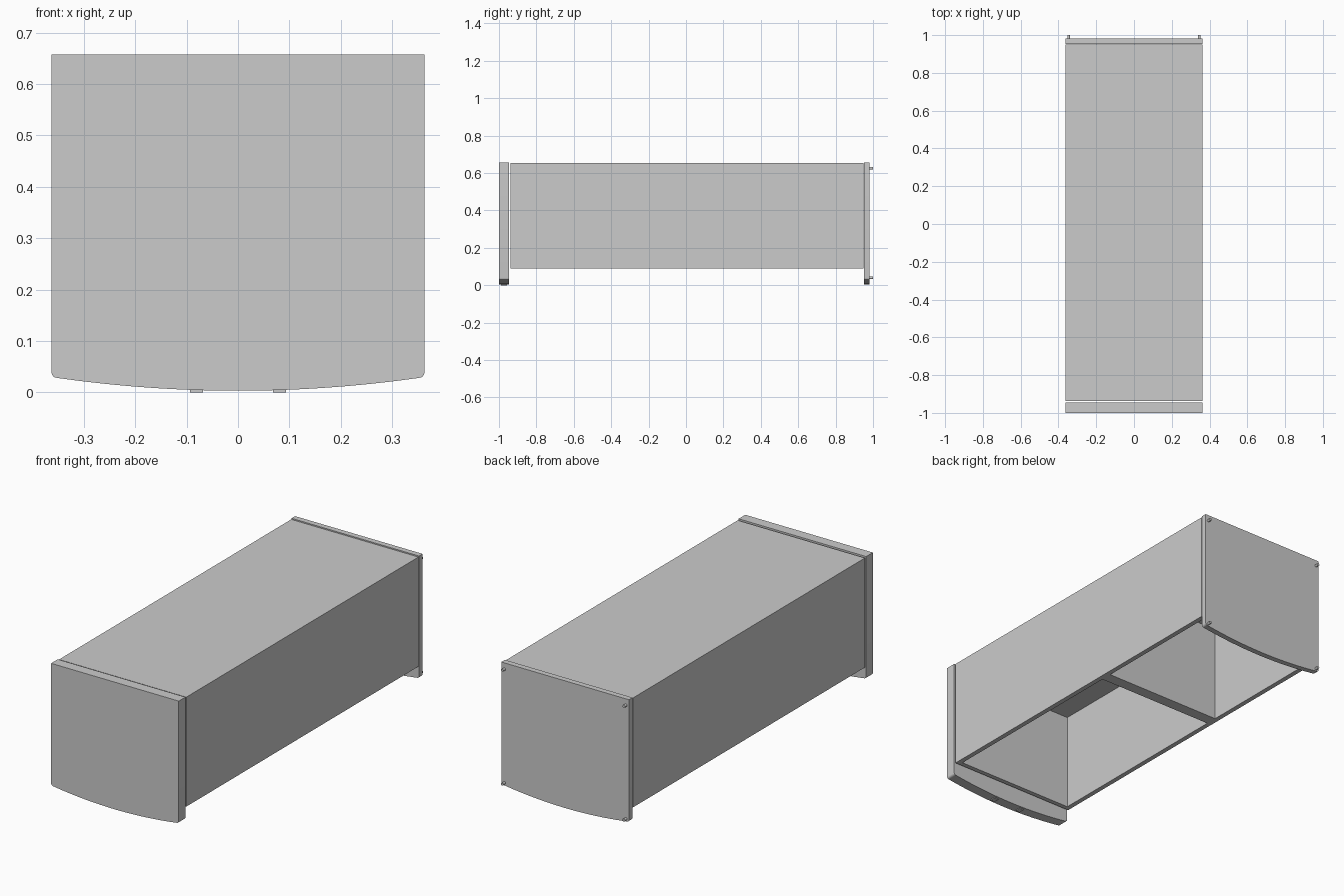
import bpy, bmesh, math
from mathutils import Matrix

if "Cube" in bpy.data.objects:
    bpy.data.objects.remove(bpy.data.objects["Cube"])

grey = bpy.data.materials.new("light_grey")
grey.diffuse_color = (0.6, 0.6, 0.6, 1)
grey.use_nodes = True
grey.node_tree.nodes["Principled BSDF"].inputs["Base Color"].default_value = grey.diffuse_color


def finish(name, bm):
    bmesh.ops.recalc_face_normals(bm, faces=bm.faces)
    me = bpy.data.meshes.new(name)
    bm.to_mesh(me)
    bm.free()
    me.materials.append(grey)
    ob = bpy.data.objects.new(name, me)
    bpy.context.collection.objects.link(ob)
    return ob


def box(name, x0, x1, y0, y1, z0, z1):
    bm = bmesh.new()
    bmesh.ops.create_cube(bm, size=1)
    bmesh.ops.scale(bm, vec=(x1 - x0, y1 - y0, z1 - z0), verts=bm.verts)
    bmesh.ops.translate(bm, vec=((x0 + x1) / 2, (y0 + y1) / 2, (z0 + z1) / 2), verts=bm.verts)
    return finish(name, bm)


def shade(ob):
    bpy.ops.object.select_all(action='DESELECT')
    ob.select_set(True)
    bpy.context.view_layer.objects.active = ob
    bpy.ops.object.shade_smooth_by_angle(angle=math.radians(30))


def end_panel(name, y0, y1):
    # square top, bowed bottom edge with small rounded corners
    w, top, r, n = 0.363, 0.657, 0.011, 24
    a = w - r
    pts = [(w, top), (-w, top)]
    pts += [(-a - r * math.cos(t), 0.039 - r * math.sin(t))
            for t in (i * math.pi / 8 for i in range(4))]
    for i in range(n + 1):
        x = -a + 2 * a * i / n
        pts.append((x, 0.003 + 0.025 * (x / a) ** 2))
    pts += [(a + r * math.cos(t), 0.039 - r * math.sin(t))
            for t in (i * math.pi / 8 for i in (3, 2, 1, 0))]
    bm = bmesh.new()
    f = bm.faces.new([bm.verts.new((x, y0, z)) for x, z in pts])
    ext = bmesh.ops.extrude_face_region(bm, geom=[f])["geom"]
    bmesh.ops.translate(bm, vec=(0, y1 - y0, 0),
                        verts=[v for v in ext if isinstance(v, bmesh.types.BMVert)])
    # the extrude keeps the starting face, which closes the front
    ob = finish(name, bm)
    shade(ob)


# End panels
end_panel("front_panel", -1.0, -0.946)
end_panel("back_panel", 0.953, 0.982)

# Case, hollowed from below into two compartments
case = box("case_body", -0.362, 0.362, -0.937, 0.949, 0.09, 0.653)
for name, y0, y1 in (("front_cutter", -0.913, 0.16), ("rear_cutter", 0.22, 0.923)):
    cutter = box(name, -0.337, 0.337, y0, y1, 0.0, 0.597)
    cutter.hide_render = True
    mod = case.modifiers.new(name, 'BOOLEAN')
    mod.operation = 'DIFFERENCE'
    mod.solver = 'EXACT'
    mod.object = cutter
    bpy.context.view_layer.objects.active = case
    bpy.ops.object.modifier_apply(modifier=mod.name)
    bpy.data.objects.remove(cutter)

# Fixing pegs on the back, small pads under the front panel
for side, s in (("right", 1), ("left", -1)):
    for level, z in (("upper", 0.625), ("lower", 0.04)):
        bm = bmesh.new()
        bmesh.ops.create_cone(bm, cap_ends=True, segments=16, radius1=0.007, radius2=0.007,
                              depth=0.02,
                              matrix=Matrix.Translation((s * 0.346, 0.99, z))
                              @ Matrix.Rotation(math.pi / 2, 4, 'X'))
        shade(finish(f"{level}_{side}_peg", bm))
    xs = sorted((s * 0.068, s * 0.093))
    box(f"{side}_pad", xs[0], xs[1], -0.988, -0.958, 0.0, 0.006)
